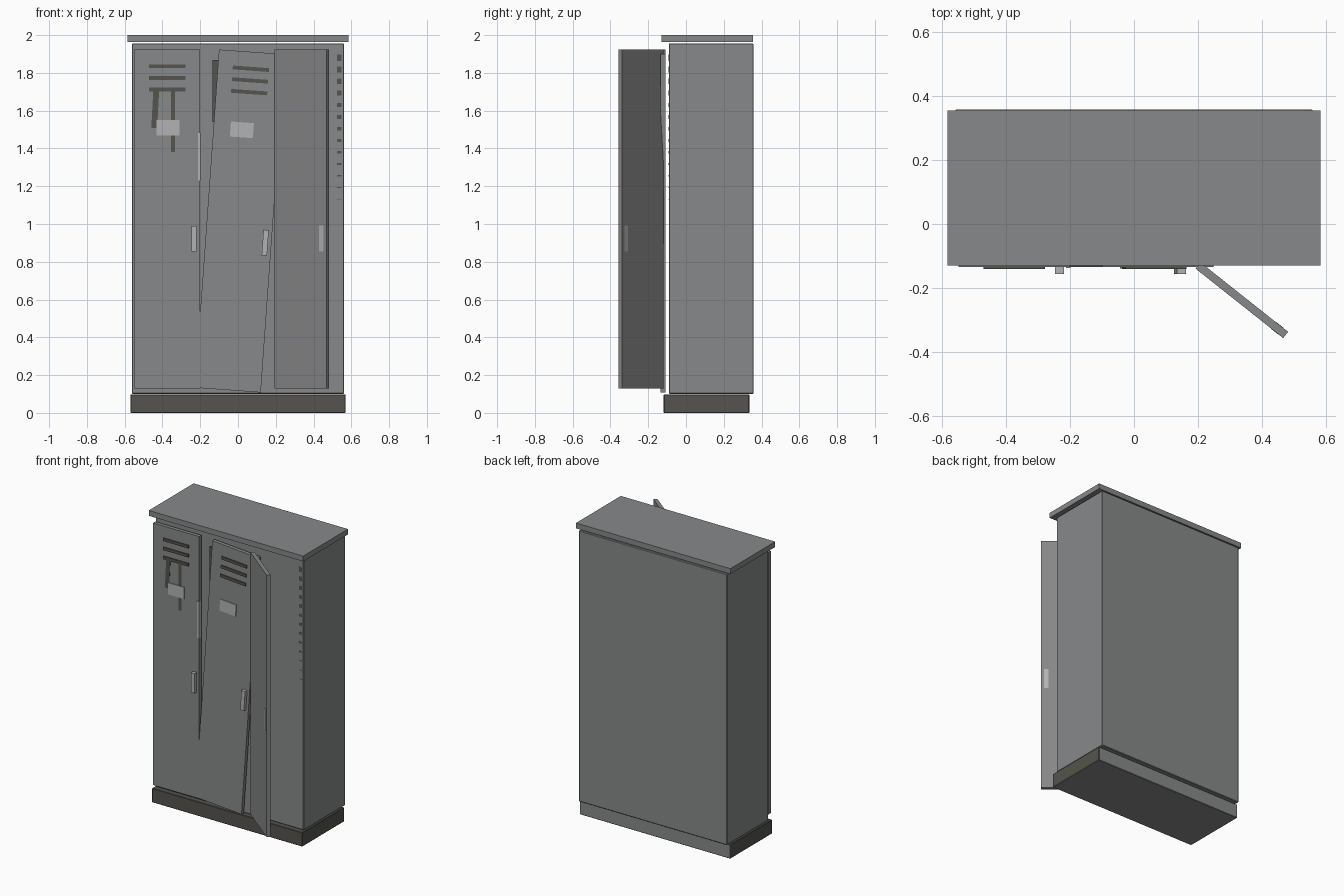
import bpy
from math import radians
from mathutils import Matrix

cube = bpy.data.objects.get("Cube")
if cube:
    bpy.data.objects.remove(cube, do_unlink=True)


def material(name, color):
    m = bpy.data.materials.new(name)
    m.use_nodes = True
    m.diffuse_color = (*color, 1)
    m.node_tree.nodes["Principled BSDF"].inputs["Base Color"].default_value = (*color, 1)
    return m


STEEL = material("steel grey", (0.245, 0.248, 0.252))
DARK = material("dark olive grey", (0.09, 0.088, 0.077))
LIGHT = material("light grey", (0.45, 0.45, 0.46))


def box(name, x, y, z, mat, place=Matrix(), bevel=0):
    """Box from (min, max) ranges, then moved by a placement matrix."""
    bpy.ops.mesh.primitive_cube_add(size=1)
    ob = bpy.context.object
    ob.name = name
    size = [r[1] - r[0] for r in (x, y, z)]
    mid = [(r[1] + r[0]) / 2 for r in (x, y, z)]
    ob.data.transform(Matrix.Translation(mid) @ Matrix.Diagonal((*size, 1)))
    ob.data.materials.append(mat)
    ob.matrix_world = place
    if bevel:
        mod = ob.modifiers.new("edge bevel", "BEVEL")
        mod.width = bevel
        mod.segments = 1
    return ob


# Carcass: cabinet, overhanging lid and plinth with plain back and underside
box("cabinet_body", (-0.562, 0.562), (-0.091, 0.358), (0.1, 1.956), STEEL, bevel=0.004)
box("lid", (-0.585, 0.585), (-0.13, 0.355), (1.963, 2), STEEL)
plinth = box("plinth", (-0.57, 0.57), (-0.118, 0.335), (0, 0.097), DARK, bevel=0.003)
plinth.data.materials.append(STEEL)
for face in plinth.data.polygons:
    if face.normal.y > 0.5 or face.normal.z < -0.5:
        face.material_index = 1

# Doors, with local x across, z up from the middle and y = 0 on the outer face
W, H, T = 0.175, 0.8975, 0.025


def door(name, place):
    box(name, (-W, W), (0, T), (-H, H), STEEL, place)


def door_fittings(name, place, label_x):
    for i in range(3):
        z = 0.808 - i * 0.062
        box(f"{name}_vent_{i + 1}", (-0.096, 0.096), (-0.007, 0.001),
            (z - 0.01, z + 0.01), DARK, place)
    box(name + "_label", (label_x - 0.061, label_x + 0.061), (-0.006, 0.001),
        (0.442, 0.522), LIGHT, place)
    box(name + "_handle", (0.128, 0.156), (-0.022, 0.001), (-0.173, -0.037), LIGHT, place)


right_door = Matrix.Translation((-0.375, -0.134, 1.0275))
middle_door = Matrix.Translation((0.01, -0.134, 1.016)) @ Matrix.Rotation(radians(4.1), 4, "Y")
left_door = (Matrix.Translation((0.193, -0.14, 1.0275)) @ Matrix.Rotation(radians(-38.4), 4, "Z")
             @ Matrix.Translation((W, 0, 0)))

door("right_door", right_door)
door_fittings("right_door", right_door, 0.004)
door("middle_door", middle_door)
door_fittings("middle_door", middle_door, -0.024)
door("open_left_door", left_door)
box("open_door_handle", (0.127, 0.156), (-0.001, T + 0.001), (-0.173, -0.035), LIGHT, left_door)

# Dark streaks below the right door vents and a bright edge plate
tilt = right_door @ Matrix.Translation((-0.06, 0, 0.69)) @ Matrix.Rotation(radians(3), 4, "Y")
box("streak_1", (-0.013, 0.018), (-0.002, 0.001), (-0.21, 0), DARK, tilt)
box("streak_2", (0.02, 0.041), (-0.002, 0.001), (0.353, 0.69), DARK, right_door)
box("edge_plate", (0.162, W + 0.001), (-0.004, T), (0.203, 0.453), LIGHT, right_door)

# Dark plate poking out behind the leaning door, tapering slots beside the open door
box("latch_plate", (-0.135, -0.05), (-0.117, -0.11), (1.54, 1.868), DARK)
for i in range(13):
    z = 1.88 - i * 0.0625
    h = 0.017 - i * 0.0013
    box(f"body_slot_{i + 1}", (0.525, 0.549), (-0.0915, -0.09), (z - h, z + h), DARK)
